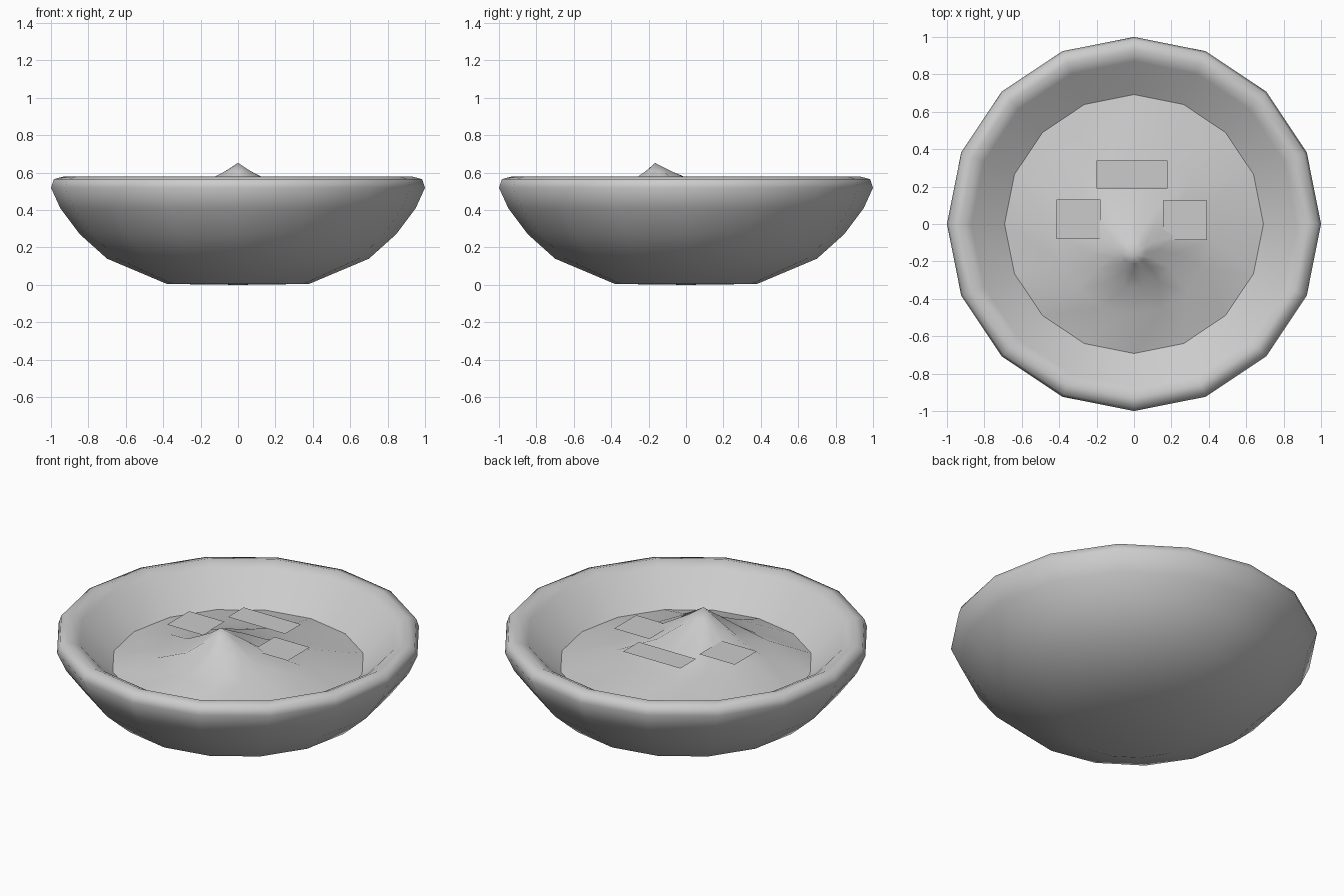
import bpy, bmesh
from math import sin, cos, pi, radians

if "Cube" in bpy.data.objects:
    bpy.data.objects.remove(bpy.data.objects["Cube"])

SIDES = 16
grey = bpy.data.materials.new("plain grey")
grey.use_nodes = True
COLOUR = (0.6, 0.6, 0.6, 1)
grey.diffuse_color = COLOUR
grey.node_tree.nodes["Principled BSDF"].inputs["Base Color"].default_value = COLOUR


def finish(name, bm, smooth=None):
    mesh = bpy.data.meshes.new(name)
    bm.to_mesh(mesh)
    bm.free()
    mesh.materials.append(grey)
    obj = bpy.data.objects.new(name, mesh)
    bpy.context.collection.objects.link(obj)
    if smooth:
        bpy.ops.object.select_all(action='DESELECT')
        bpy.context.view_layer.objects.active = obj
        obj.select_set(True)
        bpy.ops.object.shade_smooth_by_angle(angle=radians(smooth))
    return obj


def skin(bm, rings):
    """Join rings of vertices; a ring of one vertex is a pole."""
    for a, b in zip(rings, rings[1:]):
        for i in range(SIDES):
            j = (i + 1) % SIDES
            if len(a) == 1:
                bm.faces.new((a[0], b[j], b[i]))
            elif len(b) == 1:
                bm.faces.new((a[i], a[j], b[0]))
            else:
                bm.faces.new((a[i], a[j], b[j], b[i]))
    bmesh.ops.recalc_face_normals(bm, faces=bm.faces)


def ring(bm, r, z):
    if r == 0:
        return [bm.verts.new((0, 0, z))]
    return [bm.verts.new((r * cos(2 * pi * i / SIDES), r * sin(2 * pi * i / SIDES), z))
            for i in range(SIDES)]


# Bowl: lathed from the underside, over the rim and down inside
profile = [(0, 0), (0.38, 0.005), (0.7, 0.14), (0.845, 0.27), (0.95, 0.41), (1, 0.52),
           (0.985, 0.565), (0.93, 0.58), (0.87, 0.55), (0.69, 0.38), (0.4, 0.27), (0, 0.23)]
bm = bmesh.new()
skin(bm, [ring(bm, r, z) for r, z in profile])
finish("bowl", bm, 80)

# Swirled filling: off-centre peak with twisted ridges that fade at the edge
TIP_Y, TIP_Z = -0.165, 0.652
steps = [(0.09, 0.61, 0.004), (0.18, 0.57, 0.012), (0.34, 0.505, 0.018),
         (0.6, 0.445, 0.016), (1, 0.382, 0)]
bm = bmesh.new()
rings = [[bm.verts.new((0, TIP_Y, TIP_Z))]]
for t, z, ridge in steps:
    loop = []
    for i in range(SIDES):
        a = 2 * pi * i / SIDES + 0.9 * (1 - t)
        height = z + ridge * (1 if i % 2 else -1)
        loop.append(bm.verts.new((0.692 * t * cos(a),
                                  TIP_Y * (1 - t) + 0.692 * t * sin(a), height)))
    rings.append(loop)
skin(bm, rings)
if sum(f.normal.z for f in bm.faces) < 0:
    bmesh.ops.reverse_faces(bm, faces=bm.faces)
finish("swirled_filling", bm, 80)

# Three thin flat pieces resting on the filling
for name, x0, x1, y0, y1 in [("back_piece", -0.2, 0.18, 0.19, 0.34),
                             ("right_piece", -0.415, -0.18, -0.08, 0.13),
                             ("left_piece", 0.155, 0.39, -0.085, 0.125)]:
    bm = bmesh.new()
    bm.faces.new([bm.verts.new((x, y, 0.53)) for x, y in
                  ((x0, y0), (x1, y0), (x1, y1), (x0, y1))])
    finish(name, bm)
